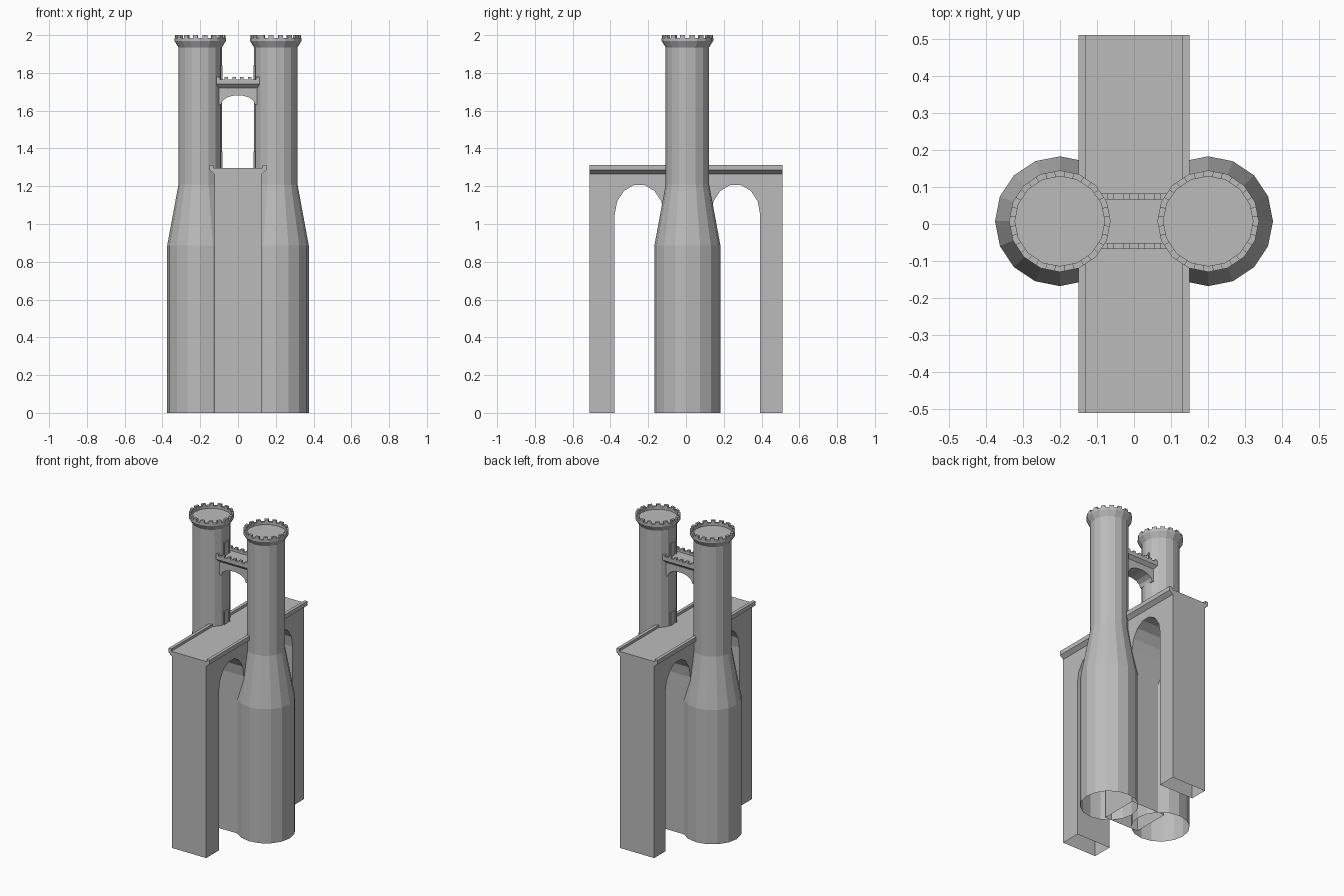
import bpy, bmesh
from math import sin, cos, pi
from mathutils import Vector

if "Cube" in bpy.data.objects:
    bpy.data.objects.remove(bpy.data.objects["Cube"], do_unlink=True)

stone = bpy.data.materials.new("grey_stone")
stone.use_nodes = True
GREY = (0.5, 0.5, 0.5, 1)
stone.diffuse_color = GREY
stone.node_tree.nodes["Principled BSDF"].inputs["Base Color"].default_value = GREY

CY = 0.0075      # towers and bridge sit slightly behind the middle
TOWER_X = 0.2
SIDES = 16


def finish(name, bm):
    """Open the underside at ground level and make the object."""
    bmesh.ops.recalc_face_normals(bm, faces=bm.faces)
    ground = [f for f in bm.faces if all(v.co.z < 0.001 for v in f.verts)]
    bmesh.ops.delete(bm, geom=ground, context='FACES')
    mesh = bpy.data.meshes.new(name)
    bm.to_mesh(mesh)
    bm.free()
    mesh.materials.append(stone)
    obj = bpy.data.objects.new(name, mesh)
    bpy.context.collection.objects.link(obj)
    return obj


def prism(bm, outline, axis, lo, hi):
    """Extrude a flat outline along an axis (0=x, 1=y, 2=z)."""
    rings = []
    for d in (lo, hi):
        ring = []
        for p in outline:
            co = list(p)
            co.insert(axis, d)
            ring.append(bm.verts.new(co))
        rings.append(ring)
    a, b = rings
    bm.faces.new(a)
    bm.faces.new(b[::-1])
    for i in range(len(a)):
        j = (i + 1) % len(a)
        bm.faces.new((a[i], b[i], b[j], a[j]))


def box(bm, lo, hi):
    prism(bm, [(lo[0], lo[1]), (hi[0], lo[1]), (hi[0], hi[1]), (lo[0], hi[1])],
          2, lo[2], hi[2])


def arch(centre, half, spring, rise, steps=7):
    """Points over an arch, from the low side to the high side."""
    return [(centre - half * cos(pi * i / steps), spring + rise * sin(pi * i / steps))
            for i in range(steps + 1)]


def deck(name, axis, lo, hi, centre, inner, outer, z, floor, top):
    """Walkway with flared cornice and low parapets on both edges."""
    half = [(inner, z), (outer, z + 0.02), (outer, top), (inner + 0.004, top),
            (inner + 0.004, floor)]
    outline = [(centre + u, v) for u, v in half]
    outline += [(centre - u, v) for u, v in reversed(half)]
    bm = bmesh.new()
    prism(bm, outline, axis, lo, hi)
    return finish(name, bm)


# Gate wall: two end piers and a middle pier joined by tall arches
END, HALF = 0.51, 0.125
side = [(-END, 0)]
for c in (CY - 0.255, CY + 0.255):
    opening = arch(c, 0.13, 1.05, 0.16)
    side += [(opening[0][0], 0)] + opening + [(opening[-1][0], 0)]
side += [(END, 0), (END, 1.265), (-END, 1.265)]
bm = bmesh.new()
prism(bm, side, 0, -HALF, HALF)
finish("arched_wall", bm)
deck("wall_walkway", 1, -END, END, 0, HALF, 0.15, 1.265, 1.297, 1.313)

# Towers: turned profile with a flared crown
PROFILE = [(0.175, 0), (0.175, 0.885), (0.115, 1.21), (0.115, 1.935),
           (0.137, 1.97), (0.137, 1.985), (0.121, 1.985), (0.121, 1.968)]


def corner(r, i):
    a = 2 * pi * i / SIDES
    return Vector((r * cos(a), r * sin(a)))


for s, label in ((1, "left"), (-1, "right")):
    middle = Vector((s * TOWER_X, CY))
    bm = bmesh.new()
    rings = []
    for r, z in PROFILE:
        rings.append([bm.verts.new((*(middle + corner(r, i)), z)) for i in range(SIDES)])
    for a, b in zip(rings, rings[1:]):
        for i in range(SIDES):
            j = (i + 1) % SIDES
            bm.faces.new((a[i], a[j], b[j], b[i]))
    bm.faces.new(rings[-1])
    finish(label + "_tower", bm)

    # Battlements, one to each side of the crown
    bm = bmesh.new()
    for i in range(SIDES):
        block = []
        for r, t in ((0.137, 0.25), (0.137, 0.75), (0.121, 0.75), (0.121, 0.25)):
            block.append(middle + corner(r, i).lerp(corner(r, i + 1), t))
        prism(bm, block, 2, 1.985, 2.0)
    finish(label + "_tower_battlements", bm)

    # Doorway surrounds facing the walkway and the bridge
    bm = bmesh.new()
    for z in (1.295, 1.75):
        x0, x1 = sorted((s * 0.105, s * 0.083))
        for u in (-0.03, 0.022):
            box(bm, (x0, CY + u, z), (x1, CY + u + 0.008, z + 0.08))
        box(bm, (x0, CY - 0.03, z + 0.08), (x1, CY + 0.03, z + 0.09))
    finish(label + "_tower_doorways", bm)

# High bridge between the towers
REACH = 0.113
front = [(-REACH, 1.63)] + arch(0, 0.09, 1.632, 0.05) + [(REACH, 1.63)]
front += [(REACH, 1.72), (-REACH, 1.72)]
bm = bmesh.new()
prism(bm, front, 1, CY - 0.055, CY + 0.055)
finish("bridge_arch", bm)
deck("bridge_walkway", 0, -REACH, REACH, CY, 0.055, 0.075, 1.72, 1.75, 1.765)

# Bridge battlements
bm = bmesh.new()
for s in (-1, 1):
    y0, y1 = sorted((CY + s * 0.059, CY + s * 0.075))
    for i in range(6):
        x = -REACH + 0.0416 * i
        box(bm, (x, y0, 1.765), (x + 0.018, y1, 1.777))
finish("bridge_battlements", bm)
